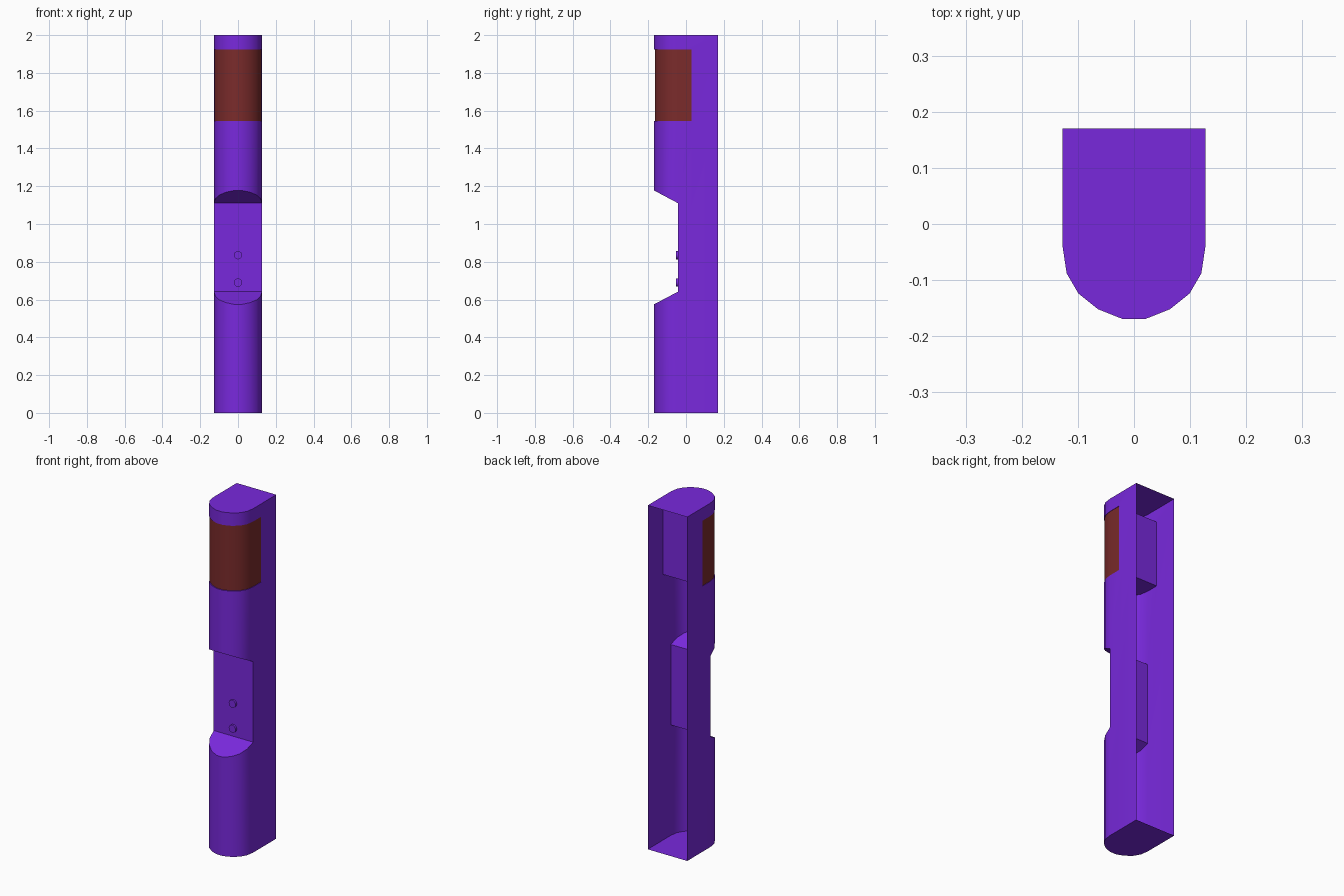
import bpy, bmesh, math
from mathutils import Matrix

if "Cube" in bpy.data.objects:
    bpy.data.objects.remove(bpy.data.objects["Cube"])

HALF_W, BACK, FLAT, SEAT = 0.127, 0.17, -0.042, 0.03
# Half outline from the open back round to the front nose
HALF = [(HALF_W, BACK), (HALF_W, SEAT), (HALF_W, FLAT), (0.12, -0.088),
        (0.099, -0.124), (0.064, -0.152), (0.021, -0.169)]
OUTLINE = HALF + [(-x, y) for x, y in reversed(HALF)]


def material(name, color):
    m = bpy.data.materials.new(name)
    m.diffuse_color = color
    m.use_nodes = True
    m.node_tree.nodes["Principled BSDF"].inputs["Base Color"].default_value = m.diffuse_color
    return m


def finish(bm, name, mat, angle=30):
    me = bpy.data.meshes.new(name)
    bm.to_mesh(me)
    bm.free()
    me.materials.append(mat)
    ob = bpy.data.objects.new(name, me)
    bpy.context.collection.objects.link(ob)
    bpy.ops.object.select_all(action='DESELECT')
    ob.select_set(True)
    bpy.context.view_layer.objects.active = ob
    bpy.ops.object.shade_smooth_by_angle(angle=math.radians(angle))
    return ob


def loft(bm, rings):
    """Skin a list of open rings; returns the rings as vertices."""
    rows = [[bm.verts.new(p) for p in r] for r in rings]
    for a, b in zip(rows, rows[1:]):
        for i in range(len(a) - 1):
            bm.faces.new((a[i + 1], a[i], b[i], b[i + 1]))
    return rows


def ring(z, front=-1.0, slope=0.0):
    """Outline at height z, cut flat at `front`; slope tilts the curved nose."""
    return [(x, max(y, front), z + slope * max(0, FLAT - y)) for x, y in OUTLINE]


purple = material("purple_plastic", (0.19, 0.022, 0.72, 1))
brown = material("dark_red_brown", (0.195, 0.024, 0.024, 1))

# Hollow body: open at the back, with a sloped grip notch and a panel recess
TILT = 0.53
bm = bmesh.new()
rows = loft(bm, [
    ring(0), ring(0.642, slope=-TILT), ring(0.642, FLAT),
    ring(1.11, FLAT), ring(1.11, slope=TILT),
    ring(1.545), ring(1.545, SEAT), ring(1.925, SEAT), ring(1.925), ring(2.0)])
bm.faces.new(rows[0])
bm.faces.new(rows[-1][::-1])
bmesh.ops.remove_doubles(bm, verts=bm.verts, dist=1e-5)
bmesh.ops.dissolve_degenerate(bm, edges=bm.edges, dist=1e-5)
bmesh.ops.dissolve_limit(bm, angle_limit=math.radians(1), verts=bm.verts, edges=bm.edges)
bmesh.ops.recalc_face_normals(bm, faces=bm.faces)
finish(bm, "body_shell", purple)

# Curved panel wrapped round the upper recess, set in very slightly
bm = bmesh.new()
panel = [(x * 0.99, y + (0.004 if y < FLAT else 0)) for x, y in OUTLINE[1:-1]]
loft(bm, [[(x, y, z) for x, y in panel] for z in (1.546, 1.924)])
finish(bm, "front_panel", brown)

# Two round buttons in the notch
for name, z in (("upper_button", 0.835), ("lower_button", 0.69)):
    bm = bmesh.new()
    bmesh.ops.create_cone(
        bm, cap_ends=True, segments=16, radius1=0.022, radius2=0.022, depth=0.012,
        matrix=Matrix.Translation((0, FLAT - 0.006, z)) @ Matrix.Rotation(math.pi / 2, 4, 'X'))
    finish(bm, name, purple)
